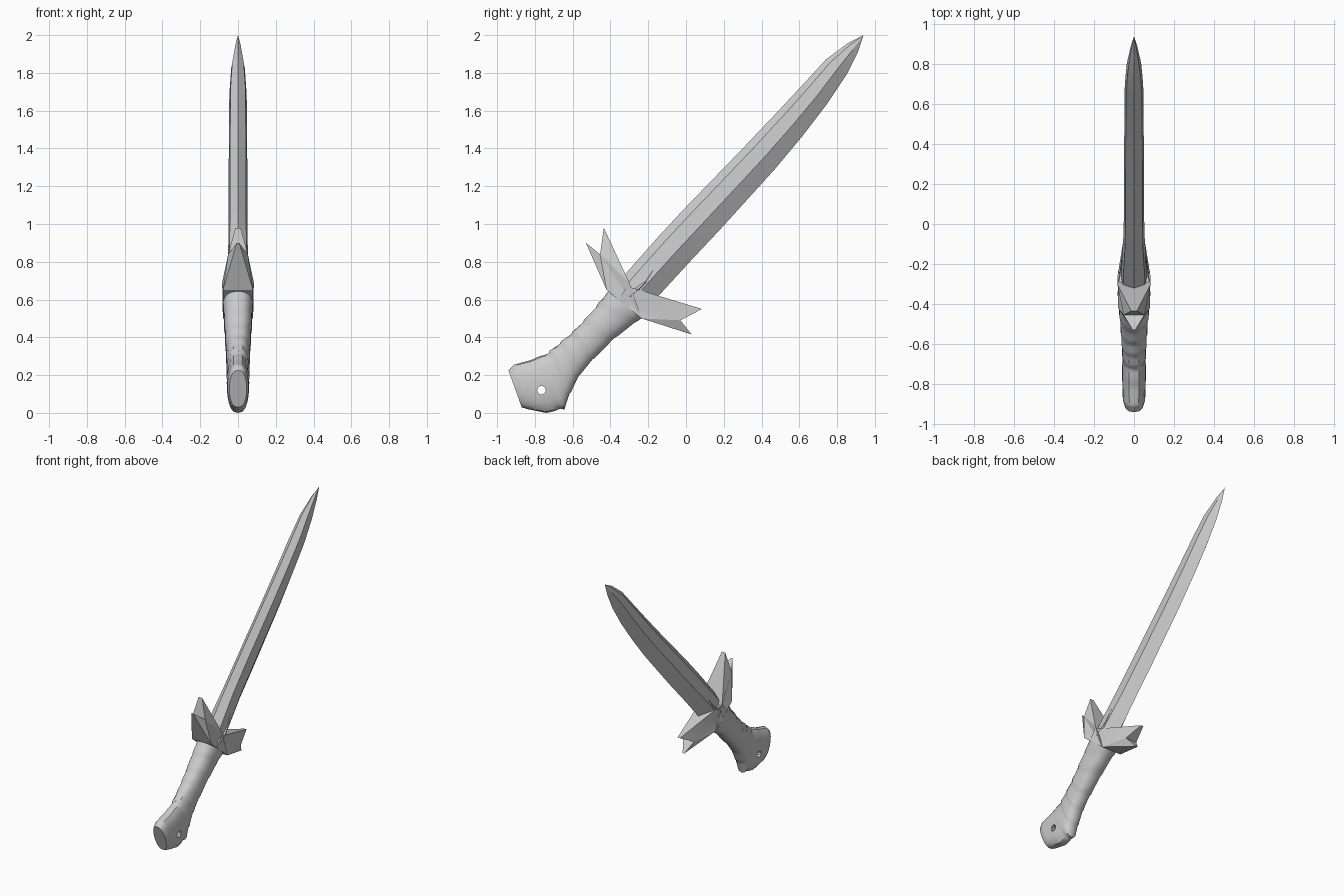
import bpy, bmesh, math
from mathutils import Vector

cube = bpy.data.objects.get("Cube")
if cube:
    bpy.data.objects.remove(cube, do_unlink=True)

grey = bpy.data.materials.new("plain grey")
grey.use_nodes = True
grey.diffuse_color = (0.6, 0.6, 0.6, 1)
grey.node_tree.nodes["Principled BSDF"].inputs["Base Color"].default_value = (0.6, 0.6, 0.6, 1)


def finish(bm, name, angle):
    bmesh.ops.remove_doubles(bm, verts=bm.verts, dist=0.0005)
    bmesh.ops.recalc_face_normals(bm, faces=bm.faces)
    mesh = bpy.data.meshes.new(name)
    bm.to_mesh(mesh)
    bm.free()
    mesh.materials.append(grey)
    obj = bpy.data.objects.new(name, mesh)
    bpy.context.collection.objects.link(obj)
    bpy.ops.object.select_all(action='DESELECT')
    obj.select_set(True)
    bpy.context.view_layer.objects.active = obj
    bpy.ops.object.shade_smooth_by_angle(angle=math.radians(angle))
    return obj


def loft(name, stations, section, steps=1, shrink=None, angle=30):
    """Skin a section through stations (upper y, z, lower y, z, half width)."""
    rows = [Vector(s) for s in stations]
    rings = []
    for a, b in zip(rows, rows[1:]):
        rings += [a.lerp(b, i / steps) for i in range(steps)]
    rings.append(rows[-1])
    bm = bmesh.new()
    loops = []
    for i, s in enumerate(rings):
        upper, lower = Vector((0, s[0], s[1])), Vector((0, s[2], s[3]))
        mid = (upper + lower) / 2
        loop = []
        for j, (t, w) in enumerate(section):
            p = upper.lerp(lower, t) + Vector((w * s[4], 0, 0))
            k = shrink(i / (len(rings) - 1), j / len(section)) if shrink else 1
            loop.append(bm.verts.new(mid + (p - mid) * k))
        loops.append(loop)
    n = len(section)
    for a, b in zip(loops, loops[1:]):
        for j in range(n):
            bm.faces.new((a[j], a[(j + 1) % n], b[(j + 1) % n], b[j]))
    bm.faces.new(loops[0])
    bm.faces.new(loops[-1])
    return finish(bm, name, angle)


def prong(name, outline):
    """Forked prong: outline of (y, z, half width), starting at the notch."""
    bm = bmesh.new()
    sides = [[bm.verts.new((s * w, y, z)) for y, z, w in outline] for s in (-1, 1)]
    n = len(outline)
    for side in sides:
        for i in range(1, n - 1):
            bm.faces.new((side[0], side[i], side[i + 1]))
    a, b = sides
    for i in range(n):
        j = (i + 1) % n
        bm.faces.new((a[i], a[j], b[j], b[i]))
    return finish(bm, name, 15)


# Blade: sharp on both edges, flat bevels, gently curved
half = [(0.2, 0.85), (0.58, 1)]
blade_section = [(0, 0)] + half + [(1, 0)] + [(t, -w) for t, w in reversed(half)]
loft("blade", [
    (-0.37, 0.68, -0.20, 0.56, 0.068),
    (-0.14, 0.94, 0.02, 0.80, 0.052),
    (0.00, 1.09, 0.18, 0.97, 0.050),
    (0.31, 1.41, 0.47, 1.29, 0.049),
    (0.49, 1.60, 0.62, 1.47, 0.048),
    (0.63, 1.75, 0.75, 1.64, 0.046),
    (0.74, 1.87, 0.85, 1.79, 0.036),
    (0.86, 1.96, 0.91, 1.91, 0.016),
    (0.94, 2.00, 0.94, 2.00, 0.0),
], blade_section, angle=20)

# Langet spikes at the blade root
langet_section = [(0, 0), (0.5, 1), (1, 0), (0.5, -1)]
loft("blade_langet", [
    (-0.37, 0.68, -0.22, 0.55, 0.08),
    (-0.25, 0.72, -0.18, 0.66, 0.066),
    (-0.14, 0.81, -0.14, 0.81, 0.050),
], langet_section)

# Handle: rounded grip with diagonal wrapping and a flared pommel
sides = 20
grip_section = []
for k in range(sides):
    a = math.tau * k / sides
    grip_section.append(((1 - math.cos(a)) / 2,
                         math.copysign(abs(math.sin(a)) ** 0.75, math.sin(a))))


def wrapping(u, v):
    if u < 0.33 or u > 0.97:
        return 1
    around = abs(2 * v - 1)
    return 1.02 - 0.07 * ((u * 8 + around * 0.9) % 1)


handle = loft("handle", [
    (-0.94, 0.225, -0.87, 0.03, 0.046),
    (-0.91, 0.255, -0.84, 0.02, 0.056),
    (-0.82, 0.28, -0.74, 0.0, 0.059),
    (-0.73, 0.32, -0.645, 0.02, 0.059),
    (-0.67, 0.37, -0.61, 0.11, 0.061),
    (-0.61, 0.42, -0.56, 0.205, 0.064),
    (-0.55, 0.48, -0.48, 0.295, 0.069),
    (-0.48, 0.56, -0.36, 0.41, 0.076),
    (-0.41, 0.645, -0.23, 0.505, 0.081),
], grip_section, steps=6, shrink=wrapping, angle=35)

# Lanyard hole through the pommel
bpy.ops.mesh.primitive_cylinder_add(vertices=10, radius=0.023, depth=0.4,
                                    location=(0, -0.765, 0.12),
                                    rotation=(0, math.pi / 2, 0))
cutter = bpy.context.object
cutter.name = "hole_cutter"
cutter.hide_render = True
cut = handle.modifiers.new("hole", 'BOOLEAN')
cut.operation = 'DIFFERENCE'
cut.object = cutter
bpy.context.view_layer.objects.active = handle
bpy.ops.object.modifier_move_to_index(modifier="hole", index=0)
bpy.ops.object.modifier_apply(modifier="hole")
bpy.data.objects.remove(cutter, do_unlink=True)

# Guard: two forked prongs swept toward the blade
prong("upper_guard_prong", [
    (-0.455, 0.84, 0.052), (-0.53, 0.90, 0.006), (-0.42, 0.65, 0.080),
    (-0.235, 0.50, 0.080), (-0.30, 0.69, 0.084), (-0.435, 0.98, 0.014),
])
prong("lower_guard_prong", [
    (-0.03, 0.49, 0.045), (0.085, 0.55, 0.010), (-0.31, 0.67, 0.080),
    (-0.36, 0.60, 0.082), (-0.235, 0.50, 0.078), (0.03, 0.415, 0.006),
])
